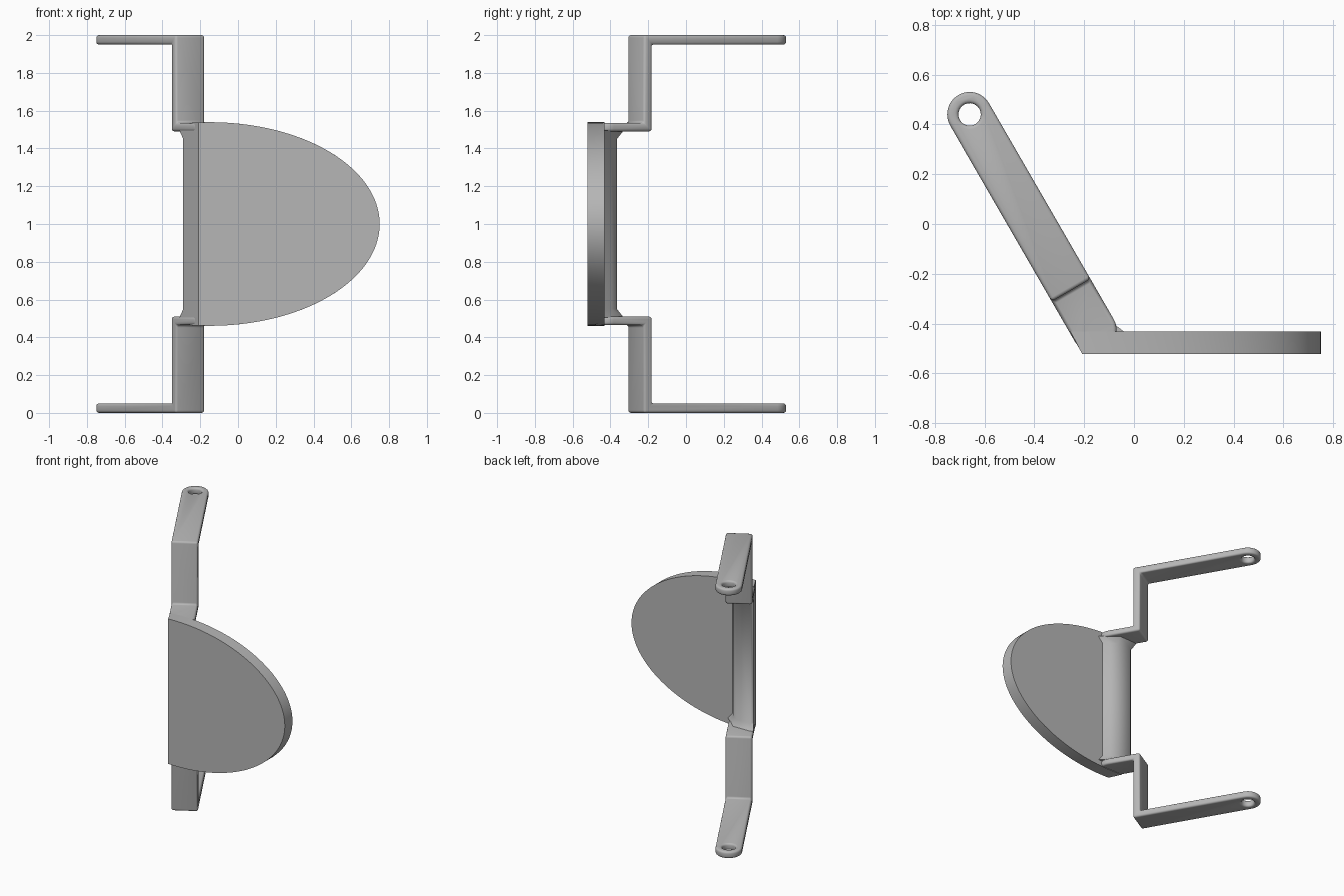
import bpy, bmesh
from math import sin, cos, acos, pi, radians

cube = bpy.data.objects.get("Cube")
if cube:
    bpy.data.objects.remove(cube, do_unlink=True)

grey = bpy.data.materials.new("plain_grey")
grey.use_nodes = True
colour = (0.47, 0.47, 0.47, 1)
grey.diffuse_color = colour
grey.node_tree.nodes["Principled BSDF"].inputs["Base Color"].default_value = colour


def loft(name, levels, location=(0, 0, 0), rotation=(0, 0, 0)):
    """Skin a stack of (height, outline) sections into a closed solid."""
    bm = bmesh.new()
    rings = [[bm.verts.new((x, y, h)) for x, y in pts] for h, pts in levels]
    for low, high in zip(rings, rings[1:]):
        for i in range(len(low)):
            j = (i + 1) % len(low)
            bm.faces.new((low[i], low[j], high[j], high[i]))
    bm.faces.new(rings[0][::-1])
    bm.faces.new(rings[-1])
    bmesh.ops.recalc_face_normals(bm, faces=bm.faces[:])
    mesh = bpy.data.meshes.new(name)
    bm.to_mesh(mesh)
    bm.free()
    mesh.materials.append(grey)
    ob = bpy.data.objects.new(name, mesh)
    ob.location, ob.rotation_euler = location, rotation
    bpy.context.collection.objects.link(ob)
    return ob


def activate(ob):
    bpy.ops.object.select_all(action='DESELECT')
    ob.select_set(True)
    bpy.context.view_layer.objects.active = ob


def modify(ob, kind, **settings):
    activate(ob)
    mod = ob.modifiers.new(kind.lower(), kind)
    for key, value in settings.items():
        setattr(mod, key, value)
    bpy.ops.object.modifier_apply(modifier=mod.name)


def smooth(ob):
    activate(ob)
    bpy.ops.object.shade_smooth_by_angle(angle=radians(40))


def arc(cx, r, start, end, n):
    return [(cx + r * cos(start + (end - start) * i / n),
             r * sin(start + (end - start) * i / n)) for i in range(n + 1)]


# Cranked arms: stepped side profile trimmed to a round-ended plan, then drilled
pivot, turn = (-0.66, 0.44, 1), -pi / 3
step = [(-0.2, 0.95), (0.765, 0.95), (0.765, 0.49), (1.2, 0.49),
        (1.2, 0.535), (0.815, 0.535), (0.815, 1), (-0.2, 1)]
arms = loft("cranked_arms", [(-0.2, step), (0.2, step)], rotation=(pi / 2, 0, 0))
activate(arms)
bpy.ops.object.transform_apply(location=False, rotation=True, scale=False)
arms.location, arms.rotation_euler = pivot, (0, 0, turn)

stadium = arc(0, 0.09, pi / 2, 3 * pi / 2, 24) + arc(1.0, 0.09, -pi / 2, pi / 2, 24)
circle = arc(0, 0.045, 0, 2 * pi, 32)[:-1]
for name, outline, operation in (("plan_cutter", stadium, 'INTERSECT'),
                                 ("hole_cutter", circle, 'DIFFERENCE')):
    cutter = loft(name, [(0.3, outline), (1.2, outline)], pivot, (0, 0, turn))
    cutter.hide_render = True
    bpy.context.view_layer.update()
    modify(arms, 'BOOLEAN', operation=operation, object=cutter, solver='EXACT')
    bpy.data.objects.remove(cutter, do_unlink=True)
modify(arms, 'BEVEL', width=0.014, segments=3, limit_method='ANGLE',
       angle_limit=radians(50))
modify(arms, 'MIRROR', use_axis=(False, False, True))
smooth(arms)


# Half-oval plate, its straight edge mitred to the arms
def oval(left):
    a = acos((left + 0.15) / 0.9)
    return [(-0.15 + 0.9 * cos(t), 0.539 * sin(t))
            for t in (a * (i / 40 - 1) for i in range(81))]


plate = loft("oval_plate", [(0.432, oval(-0.255)), (0.522, oval(-0.208))],
             (0, 0, 1), (pi / 2, 0, 0))
smooth(plate)

# Upright web between the arms, flared where it meets them
body = [(-0.208, -0.52), (-0.29, -0.38), (-0.275, -0.368), (-0.16, -0.366),
        (-0.115, -0.395), (-0.07, -0.44)]
flare = [(-0.208, -0.52), (-0.31, -0.345), (-0.295, -0.333), (-0.15, -0.33),
         (-0.075, -0.405), (-0.03, -0.44)]
web = loft("upright_web", [(-0.495, flare), (-0.45, body), (0.45, body), (0.495, flare)],
           (0, 0, 1))
smooth(web)
